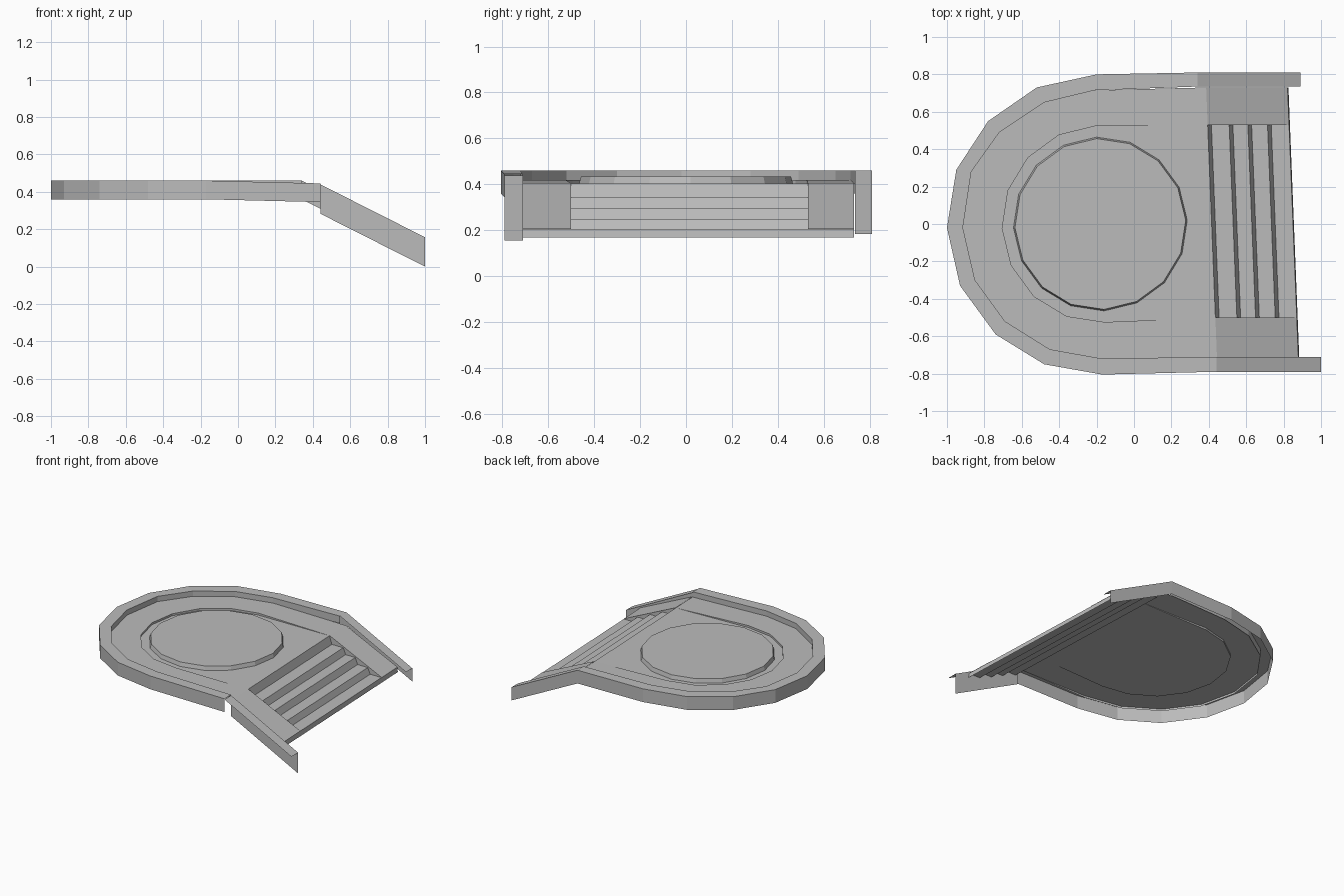
import bpy
from math import cos, sin, radians

cube = bpy.data.objects.get("Cube")
if cube:
    bpy.data.objects.remove(cube, do_unlink=True)

stone = bpy.data.materials.new("grey_stone")
stone.use_nodes = True
GREY = (0.5, 0.5, 0.5, 1)
stone.diffuse_color = GREY
stone.node_tree.nodes["Principled BSDF"].inputs["Base Color"].default_value = GREY


def make(name, verts, faces):
    mesh = bpy.data.meshes.new(name)
    mesh.from_pydata(verts, [], faces)
    mesh.materials.append(stone)
    ob = bpy.data.objects.new(name, mesh)
    bpy.context.collection.objects.link(ob)
    return ob


def loft(name, *rows):
    """Sheet of quads joining successive rows of equal length."""
    n = len(rows[0])
    faces = [(r * n + i, r * n + i + 1, (r + 1) * n + i + 1, (r + 1) * n + i)
             for r in range(len(rows) - 1) for i in range(n - 1)]
    return make(name, [p for row in rows for p in row], faces)


def at(points, z):
    return [(x, y, z) for x, y in points]


def arc(radius, steps, start=92.5):
    return [(CX + radius * cos(radians(start + 22.5 * i)),
             radius * sin(radians(start + 22.5 * i))) for i in range(steps)]


CX = -0.18
FLOOR = 0.405
RIM = 0.42

# Parapet outlines, running from the back round to the front
outer = [(.34, .81), (-.2, .80), (-.52, .73), (-.78, .55), (-.95, .29), (-1, -.02),
         (-.93, -.33), (-.74, -.59), (-.48, -.75), (-.17, -.805), (.44, -.79)]
inner = [(.34, .735), (-.21, .715), (-.48, .65), (-.72, .49), (-.87, .28), (-.915, -.02),
         (-.85, -.30), (-.69, -.52), (-.45, -.67), (-.17, -.72), (.44, -.71)]


def sag_end(row):
    """The front end of the parapet sits slightly lower."""
    x, y, z = row[-1]
    return row[:-1] + [(x, y, z - .015)]


loft("parapet", sag_end(at(outer, .36)), sag_end(at(outer, .46)),
     sag_end(at(inner, .46)), at(inner, FLOOR))


# Slanted line of the stair edges across the width
def edge(x, y):
    return x - .04 * y


BACK, FRONT = .73, -.71
FLANK_BACK, FLANK_FRONT = .53, -.5

# Floor: raised walkway that fades down to the stairs, with a shallow recess
walk_wall = [(edge(.415, BACK), BACK)] + inner[1:-1] + [(edge(.415, FRONT), FRONT)]
recess = ([(edge(.415, FLANK_BACK), FLANK_BACK)] + arc(.525, 9)
          + [(edge(.415, FLANK_FRONT), FLANK_FRONT)])


def fade(points):
    row = at(points, RIM)
    for i in (0, -1):
        row[i] = (*points[i], FLOOR)
    return row


loft("walkway", fade(walk_wall), fade(recess))
loft("recess_step", fade(recess)[1:-1], at(recess, FLOOR)[1:-1])
for name, i in (("recess_end_back", 0), ("recess_end_front", len(recess) - 2)):
    hi, lo = fade(recess)[i:i + 2], at(recess, FLOOR)[i:i + 2]
    make(name, [hi[0], hi[1], lo[1] if i == 0 else lo[0]], [(0, 1, 2)])
make("recess_floor", at(recess, FLOOR), [tuple(range(len(recess)))])

# Round raised disc with a narrow tapered side
low, high = at(arc(.465, 16), FLOOR), at(arc(.457, 16), .435)
make("disc", low + high,
     [(i, (i + 1) % 16, 16 + (i + 1) % 16, 16 + i) for i in range(16)]
     + [tuple(range(16, 32))])

# Stairs: four treads and a final drop
profile = [(.415, FLOOR)]
treads = [(.435, .53, .345), (.55, .63, .298), (.65, .735, .25), (.755, .85, .205)]
for x0, x1, z in treads:
    profile += [(x0, z), (x1, z)]


def across(points, y):
    return [(edge(x, y), y, z) for x, z in points]


def slope(x):
    return FLOOR + (x - .415) * (.205 - FLOOR) / (.85 - .415)


loft("stairs", across(profile, FRONT), across(profile, BACK))
drop = [(.85, .205), (.855, .17)]
loft("bottom_riser", across(drop, FRONT), across(drop, BACK))

# Smooth ramps flanking the treads, with their cheeks
ramp = [(x, slope(x) + .002) for x, z in profile]
loft("ramp_front", across(ramp, FRONT), across(ramp, FLANK_FRONT),
     across(profile, FLANK_FRONT))
loft("ramp_back", across(profile, FLANK_BACK), across(ramp, FLANK_BACK),
     across(ramp, BACK))


# Sloping balustrades beside the stairs, open underneath
def rail(y, drop, x0, x1, z0, z1):
    return [(x0, y, z0 - drop), (x1, y, z1 - drop)]


front = (.44, 1, .44, .157)
back = (.34, .89, .46, .185)
loft("balustrade_front_side", rail(-.71, .157, *front), rail(-.71, 0, *front))
loft("balustrade_front_top", rail(-.79, 0, *front), rail(-.71, 0, *front))
loft("balustrade_back", rail(.735, 0, *back), rail(.81, 0, *back), rail(.81, .1, *back))
